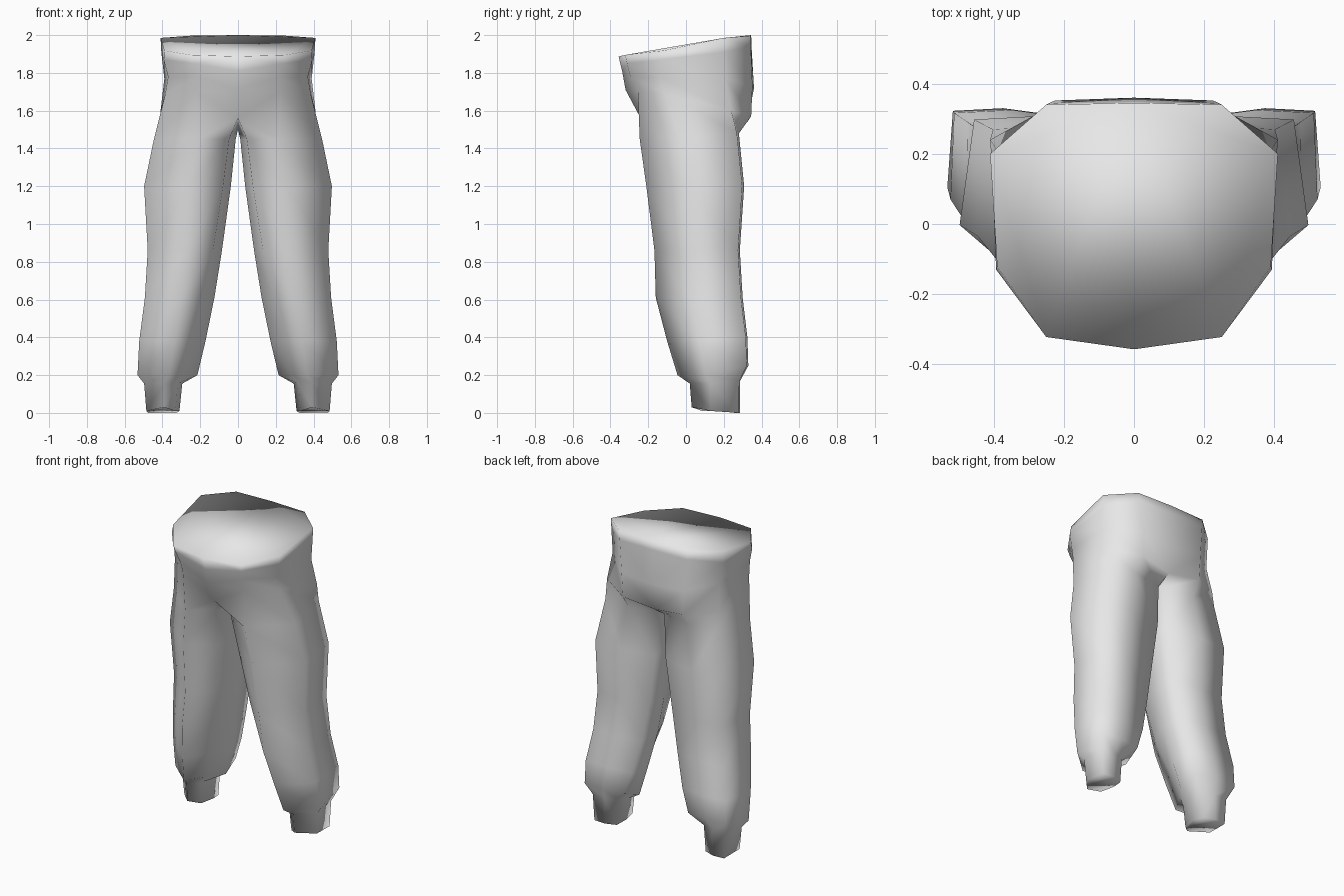
import bpy
import bmesh

# One flat cloth colour
cloth = bpy.data.materials.new("light grey cloth")
cloth.diffuse_color = (0.8, 0.8, 0.8, 1)

bm = bmesh.new()


def ring(points):
    return [bm.verts.new(p) for p in points]


def bridge(a, b, closed):
    n = len(a)
    for i in range(n if closed else n - 1):
        j = (i + 1) % n
        bm.faces.new((a[i], a[j], b[j], b[i]))


# Hip half-rings, from front centre round the side to back centre
hips = [
    [(0, -.357, 1.887), (.25, -.322, 1.895), (.39, -.12, 1.918),
     (.41, .2, 1.985), (.25, .34, 1.997), (0, .345, 2.0)],
    [(0, -.338, 1.81), (.24, -.312, 1.85), (.393, -.13, 1.87),
     (.406, .2, 1.91), (.245, .343, 1.94), (0, .347, 1.94)],
    [(0, -.32, 1.71), (.215, -.295, 1.78), (.37, -.14, 1.78),
     (.39, .21, 1.77), (.225, .352, 1.73), (0, .36, 1.72)],
    [(0, -.24, 1.56), (.225, -.255, 1.70), (.385, -.11, 1.69),
     (.41, .24, 1.6), (.22, .345, 1.57), (0, .325, 1.54)],
]
rings = [ring(h) for h in hips]
for upper, lower in zip(rings, rings[1:]):
    bridge(upper, lower, False)
bm.faces.new(rings[0])  # closed waist

# Leg levels: z, inner x, outer x, front y, back y, back lift,
# inner front corner (u, v), inner back corner (u, v), outer back u
levels = [
    (1.45, .012, .445, -.245, .28, .03, .08, .19, 0, .93, .90),
    (1.20, .038, .497, -.21, .308, 0, .09, .20, 0, .92, .91),
    (.86, .085, .478, -.167, .285, 0, .12, .23, 0, .95, .94),
    (.61, .125, .493, -.16, .30, 0, .16, .29, .02, .95, .95),
    (.38, .172, .523, -.10, .325, .02, .20, .34, .04, .95, .97),
    (.20, .215, .532, -.045, .33, .05, .22, .35, .06, .95, .95),
    (.155, .295, .497, .02, .287, .015, .12, .22, .09, .9, .94),
    (.01, .31, .485, .03, .285, -.01, .12, .22, .09, .9, .94),
]

crotch = bm.verts.new((0, .06, 1.5))
previous = rings[-1] + [crotch]
for z, xi, xo, yf, yb, lift, fu, fv, bu, bv, ou in levels:
    # Cross-section as fractions of width and depth
    section = [(fu, fv), (.47, 0), (1, .40), (ou, .98),
               (.5, 1), (bu, bv), (0, .6)]
    current = ring([(xi + u * (xo - xi), yf + v * (yb - yf),
                     z + (lift if v > .85 else 0))
                    for u, v in section])
    bridge(previous, current, True)
    previous = current
previous[1].co.z = .03
bm.faces.new(previous)  # closed ankle

bmesh.ops.recalc_face_normals(bm, faces=bm.faces)
for f in bm.faces:
    f.smooth = True

mesh = bpy.data.meshes.new("trousers")
bm.to_mesh(mesh)
bm.free()
mesh.materials.append(cloth)
trousers = bpy.data.objects.new("trousers", mesh)
bpy.context.collection.objects.link(trousers)

# Mirror to the other leg
mirror = trousers.modifiers.new("mirror", 'MIRROR')
mirror.use_clip = True
mirror.merge_threshold = 0.001
